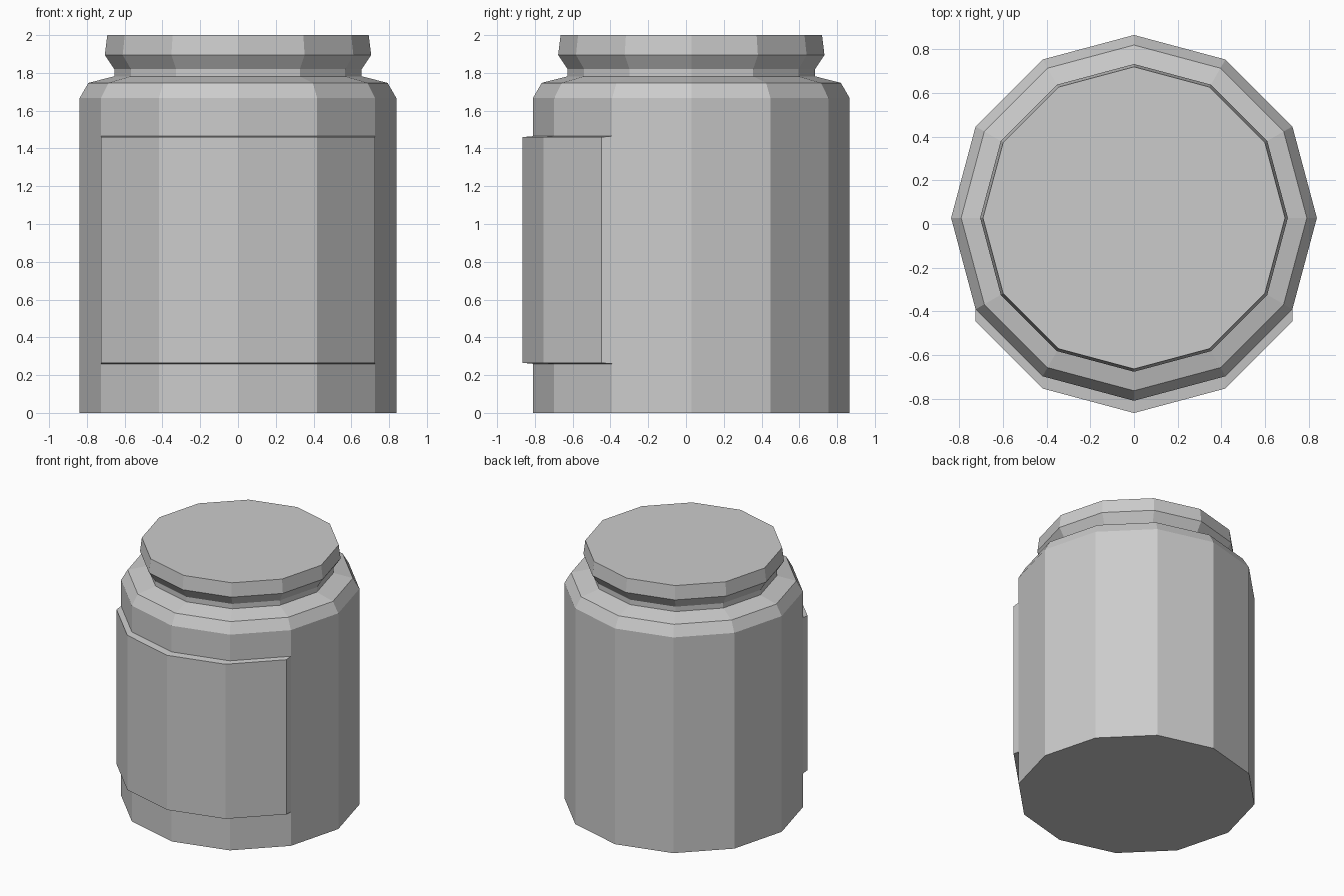
import bpy, bmesh, math

if "Cube" in bpy.data.objects:
    bpy.data.objects.remove(bpy.data.objects["Cube"])

SIDES = 12
CENTRE_Y = 0.028
LABEL_LOW, LABEL_HIGH = 0.265, 1.46
LABEL_DEPTH = 0.056


def lathe(bm, profile):
    """Stack closed 12-sided rings from (radius, height) pairs."""
    rings = []
    for r, z in profile:
        ring = []
        for i in range(SIDES):
            a = math.tau * i / SIDES
            ring.append(bm.verts.new((r * math.cos(a), CENTRE_Y + r * math.sin(a), z)))
        rings.append(ring)
    for low, high in zip(rings, rings[1:]):
        for i in range(SIDES):
            j = (i + 1) % SIDES
            bm.faces.new((low[i], low[j], high[j], high[i]))
    bm.faces.new(rings[0][::-1])
    bm.faces.new(rings[-1])


def finish(bm, name):
    bmesh.ops.recalc_face_normals(bm, faces=bm.faces[:])
    mesh = bpy.data.meshes.new(name)
    bm.to_mesh(mesh)
    bm.free()
    obj = bpy.data.objects.new(name, mesh)
    bpy.context.collection.objects.link(obj)
    return obj


# Jar: body, shoulder, neck groove and flared lid
bm = bmesh.new()
lathe(bm, [(0.838, 0), (0.838, LABEL_LOW - 0.005), (0.838, LABEL_HIGH + 0.005),
           (0.838, 1.667), (0.792, 1.747), (0.655, 1.782), (0.655, 1.82),
           (0.705, 1.895), (0.692, 2.0)])

# Raised label panel: push the four front facets straight forward
front = []
for f in bm.faces:
    c = f.calc_center_median()
    if abs(f.normal.z) < 0.1 and c.y < -0.45 and LABEL_LOW < c.z < LABEL_HIGH:
        front.append(f)
out = bmesh.ops.extrude_face_region(bm, geom=front)["geom"]
bmesh.ops.delete(bm, geom=[f for f in front if f.is_valid], context='FACES')
for v in (g for g in out if isinstance(g, bmesh.types.BMVert)):
    v.co.y -= LABEL_DEPTH
    v.co.z += 0.005 if v.co.z < 1 else -0.005
finish(bm, "jar_with_label_panel")
